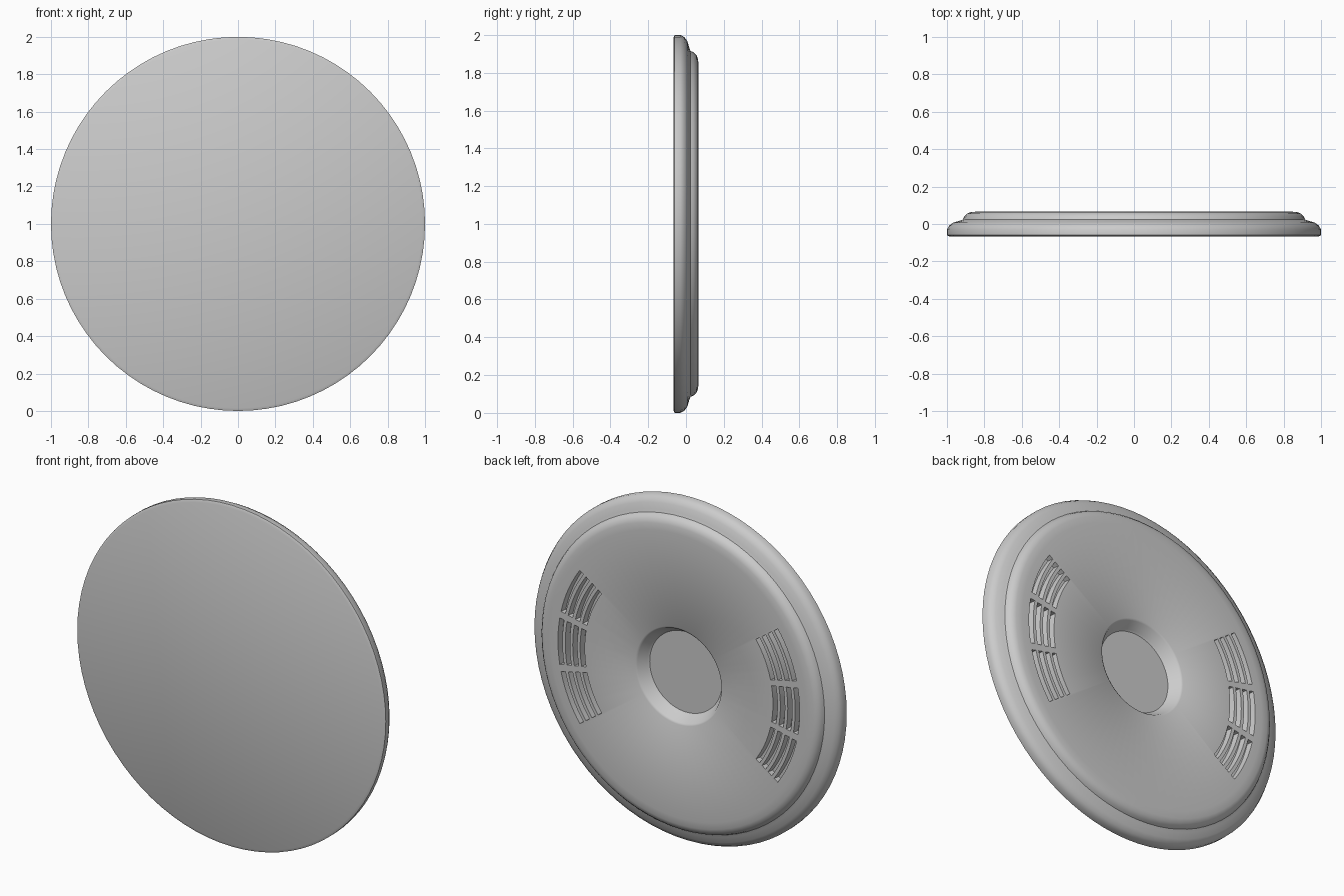
import bpy
import bmesh
from math import cos, sin, pi, radians

if "Cube" in bpy.data.objects:
    bpy.data.objects.remove(bpy.data.objects["Cube"])

grey = bpy.data.materials.new("plain grey")
grey.use_nodes = True
grey.diffuse_color = (0.6, 0.6, 0.6, 1)
grey.node_tree.nodes["Principled BSDF"].inputs["Base Color"].default_value = (0.6, 0.6, 0.6, 1)


def at(radius, angle, y):
    """Point on a disc that stands upright and faces along y."""
    return (radius * cos(angle), y, 1 + radius * sin(angle))


def make_object(name, bm):
    bmesh.ops.recalc_face_normals(bm, faces=bm.faces)
    mesh = bpy.data.meshes.new(name)
    bm.to_mesh(mesh)
    bm.free()
    mesh.materials.append(grey)
    obj = bpy.data.objects.new(name, mesh)
    bpy.context.collection.objects.link(obj)
    return obj


def lathe(name, profile, sides=80):
    """Turn a (radius, y) profile and close both ends with flat caps."""
    bm = bmesh.new()
    rings = [[bm.verts.new(at(r, 2 * pi * i / sides, y)) for i in range(sides)]
             for r, y in profile]
    for low, high in zip(rings, rings[1:]):
        for i in range(sides):
            j = (i + 1) % sides
            bm.faces.new((low[i], low[j], high[j], high[i]))
    bm.faces.new(rings[0])
    bm.faces.new(rings[-1])
    return make_object(name, bm)


def add_slot(bm, radius, width, start, end, bottom, top, steps=8):
    """Curved bar that tapers towards its bottom."""
    sections = []
    for i in range(steps + 1):
        a = start + (end - start) * i / steps
        corners = ((-0.3, bottom), (0.3, bottom), (0.5, top), (-0.5, top))
        sections.append([bm.verts.new(at(radius + k * width, a, y)) for k, y in corners])
    for s, t in zip(sections, sections[1:]):
        for k in range(4):
            n = (k + 1) % 4
            bm.faces.new((s[k], s[n], t[n], t[k]))
    bm.faces.new(sections[0])
    bm.faces.new(sections[-1])


# Disc: flat front, rounded rim, stepped back, sunken round hub
disc = lathe("disc_body", [
    (0.985, -0.067), (1.0, -0.06), (1.0, -0.03), (0.988, -0.008), (0.965, 0.008),
    (0.93, 0.018), (0.915, 0.024), (0.908, 0.04), (0.893, 0.056), (0.87, 0.064),
    (0.83, 0.067), (0.283, 0.067), (0.272, 0.06), (0.245, 0.008), (0.235, 0.0)])

# Vents: rows of curved slots on both sides of the back
bm = bmesh.new()
sections = ((-35, -13), (-10, 10), (13, 35))
for side in (0, 180):
    for row in range(4):
        for start, end in sections:
            add_slot(bm, 0.625 + 0.048 * row, 0.034,
                     radians(side + start), radians(side + end), 0.03, 0.09)
cutter = make_object("vent_cutter", bm)
cutter.hide_render = True

bpy.context.view_layer.objects.active = disc
cut = disc.modifiers.new("vents", "BOOLEAN")
cut.operation = "DIFFERENCE"
cut.solver = "EXACT"
cut.object = cutter
bpy.ops.object.modifier_apply(modifier=cut.name)
bpy.data.objects.remove(cutter)

# Smooth rounded edges, crisp slot edges
bpy.ops.object.select_all(action="DESELECT")
disc.select_set(True)
bpy.ops.object.shade_smooth_by_angle(angle=radians(35))
